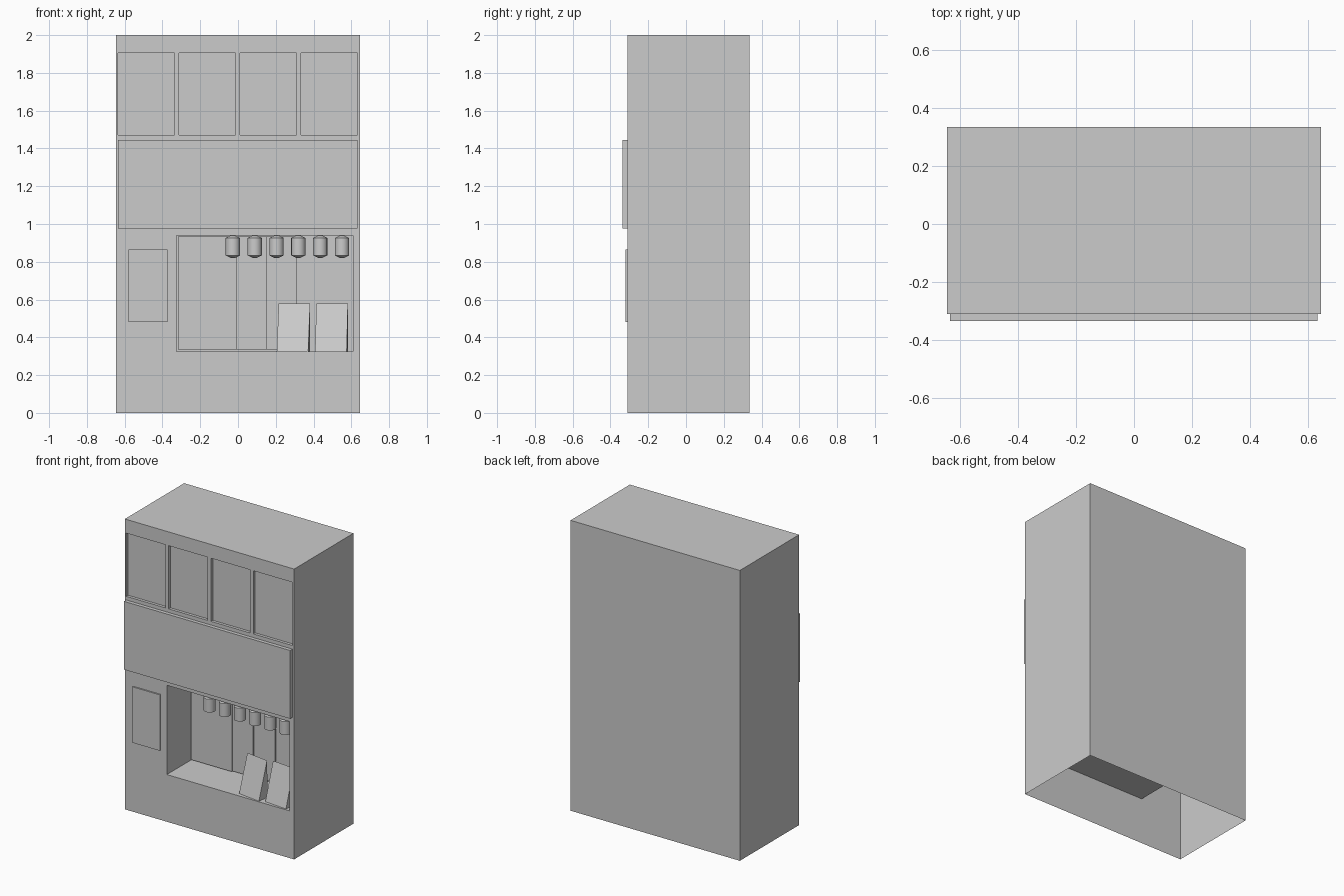
import bpy, bmesh
from math import radians
from mathutils import Matrix, Vector

cube = bpy.data.objects.get("Cube")
if cube:
    bpy.data.objects.remove(cube, do_unlink=True)

GREY = (0.6, 0.6, 0.6, 1)
grey = bpy.data.materials.new("plain grey")
grey.use_nodes = True
grey.diffuse_color = GREY
grey.node_tree.nodes["Principled BSDF"].inputs["Base Color"].default_value = GREY


def add_box(bm, x, y, z):
    size = Vector((x[1] - x[0], y[1] - y[0], z[1] - z[0]))
    centre = Vector((sum(x), sum(y), sum(z))) / 2
    bmesh.ops.create_cube(bm, size=1, matrix=Matrix.Translation(centre) @ Matrix.Diagonal(size).to_4x4())


def finish(bm, name):
    bmesh.ops.recalc_face_normals(bm, faces=bm.faces)
    mesh = bpy.data.meshes.new(name)
    bm.to_mesh(mesh)
    bm.free()
    mesh.materials.append(grey)
    obj = bpy.data.objects.new(name, mesh)
    bpy.context.collection.objects.link(obj)
    return obj


def box(name, x, y, z):
    bm = bmesh.new()
    add_box(bm, x, y, z)
    return finish(bm, name)


FRONT, BACK, NICHE_BACK = -0.31, 0.335, -0.03

# Cabinet body with four recessed top panels and a deep serving niche
body = box("cabinet_body", (-0.645, 0.645), (FRONT, BACK), (0, 2))
bm = bmesh.new()
for i in range(4):
    left = -0.635 + i * 0.323
    add_box(bm, (left, left + 0.298), (FRONT - 0.1, FRONT + 0.02), (1.47, 1.905))
add_box(bm, (-0.325, 0.61), (FRONT - 0.1, NICHE_BACK), (0.325, 0.94))
cutter = finish(bm, "recess_cutter")
cutter.hide_render = True
mod = body.modifiers.new("recesses", "BOOLEAN")
mod.operation, mod.solver, mod.object = "DIFFERENCE", "EXACT", cutter
bpy.context.view_layer.update()
carved = bpy.data.meshes.new_from_object(body.evaluated_get(bpy.context.evaluated_depsgraph_get()))
body.modifiers.clear()
bpy.data.objects.remove(cutter, do_unlink=True)

# The cabinet is a hollow shell, open underneath
bm = bmesh.new()
bm.from_mesh(carved)
floor = [f for f in bm.faces if all(v.co.z < 0.001 for v in f.verts)]
bmesh.ops.delete(bm, geom=floor, context="FACES")
bm.to_mesh(body.data)
bm.free()
bpy.data.meshes.remove(carved)

# Raised front plates
box("front_panel", (-0.635, 0.632), (-0.335, FRONT), (0.975, 1.445))
box("side_plate", (-0.58, -0.372), (-0.32, FRONT), (0.48, 0.865))

# Stepped panels on the back of the niche
for i, (x0, x1) in enumerate([(-0.318, -0.005), (-0.005, 0.15), (0.15, 0.31)]):
    box(f"niche_panel_{i + 1}", (x0, x1), (NICHE_BACK - 0.03 + i * 0.01, NICHE_BACK), (0.335, 0.935))

# Row of nozzles under the niche ceiling
for i in range(6):
    bm = bmesh.new()
    matrix = Matrix.Translation((-0.027 + i * 0.1155, -0.27, 0.88))
    for z, depth, r1, r2 in [(0, 0.092, 0.038, 0.038), (0.053, 0.014, 0.038, 0.01), (-0.053, 0.014, 0.01, 0.038)]:
        bmesh.ops.create_cone(bm, segments=16, radius1=r1, radius2=r2, depth=depth, cap_ends=z != 0,
                              cap_tris=False, matrix=matrix @ Matrix.Translation((0, 0, z)))
    bmesh.ops.remove_doubles(bm, verts=bm.verts, dist=0.0005)
    inner = [f for f in bm.faces if len(f.verts) > 4 and abs(f.calc_center_median().z - 0.88) < 0.05]
    bmesh.ops.delete(bm, geom=inner, context="FACES")
    nozzle = finish(bm, f"nozzle_{i + 1}")
    bpy.ops.object.select_all(action="DESELECT")
    nozzle.select_set(True)
    bpy.context.view_layer.objects.active = nozzle
    bpy.ops.object.shade_smooth_by_angle(angle=radians(30))

# Two sloped stands on the niche floor
for name, x, y, yaw in [("right_stand", 0.205, -0.28, -8), ("left_stand", 0.408, -0.285, -5)]:
    bm = bmesh.new()
    ends = [[bm.verts.new((w, d, h)) for d, h in [(0, 0), (0.075, 0.255), (0.08, 0)]] for w in (0, 0.168)]
    for end in ends:
        bm.faces.new(end)
    for a in range(3):
        b = (a + 1) % 3
        bm.faces.new((ends[0][a], ends[0][b], ends[1][b], ends[1][a]))
    bmesh.ops.transform(bm, verts=bm.verts, matrix=Matrix.Translation((x, y, 0.325)) @ Matrix.Rotation(radians(yaw), 4, "Z"))
    finish(bm, name)
